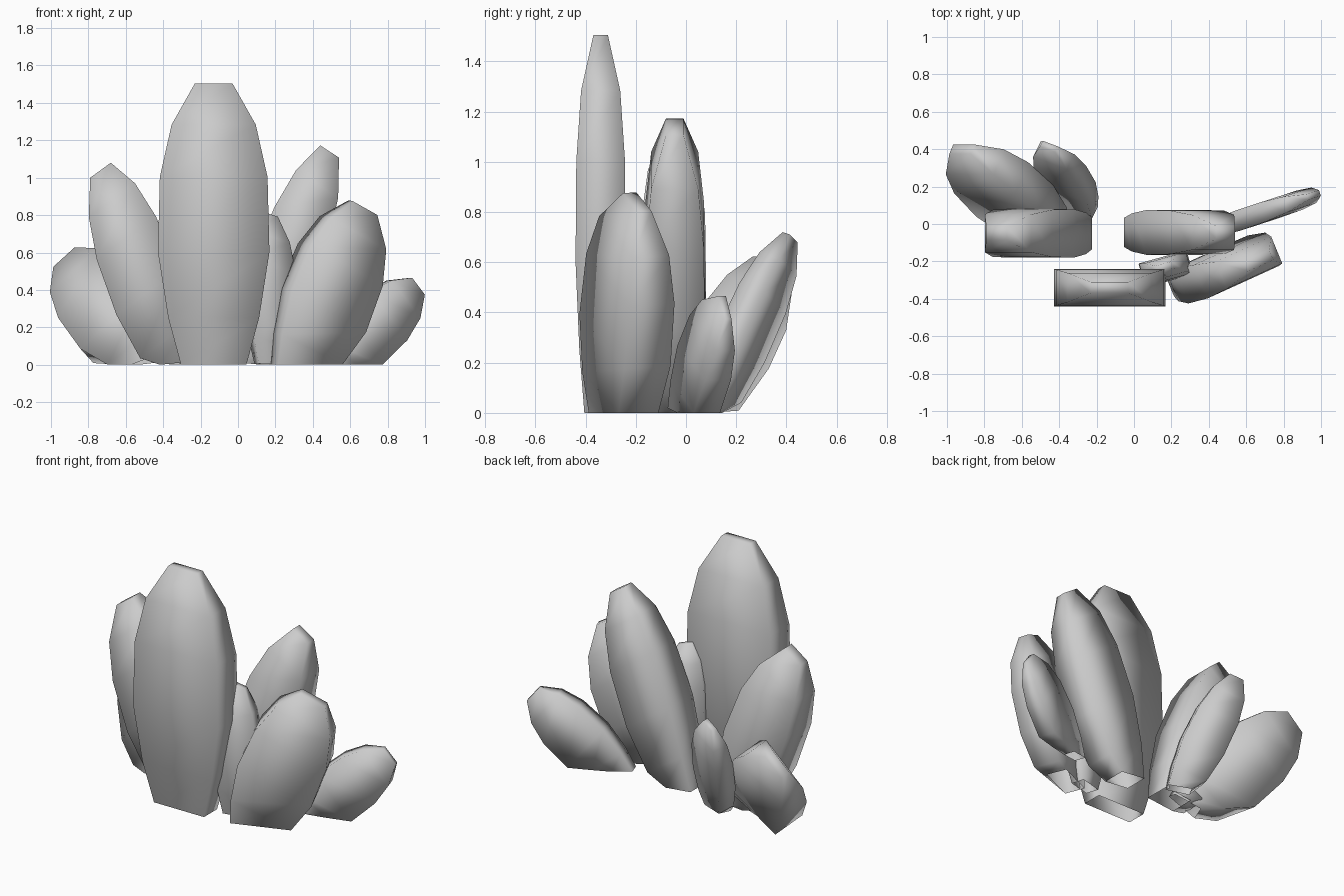
import bpy, bmesh
from mathutils import Vector

if "Cube" in bpy.data.objects:
    bpy.data.objects.remove(bpy.data.objects["Cube"])

# Shared crystal profile: position along axis, width (in tip half-widths), depth
RINGS = [(0, 1.75, .65), (.167, 2.43, .85), (.4, 2.98, 1.0),
         (.667, 2.88, .97), (.853, 2.25, .78), (1, 1.0, .29)]


def crystal(name, base, tip, across, depth):
    """Four-sided tapered crystal; across = half of the tip edge, base flattened on the ground."""
    base, tip, across = Vector(base), Vector(tip), Vector(across)
    axis = tip - base
    thick = axis.cross(across).normalized() * depth
    bm = bmesh.new()
    loops = []
    for t, w, d in RINGS:
        c = base + axis * t
        loop = []
        for su, sv in ((-1, -1), (1, -1), (1, 1), (-1, 1)):
            p = c + across * w * su + thick * d * sv
            p.z = max(p.z, 0)
            loop.append(bm.verts.new(p))
        loops.append(loop)
    for a, b in zip(loops, loops[1:]):
        for i in range(4):
            j = (i + 1) % 4
            bm.faces.new((a[i], a[j], b[j], b[i]))
    bm.faces.new(loops[-1])
    bmesh.ops.recalc_face_normals(bm, faces=bm.faces)
    mesh = bpy.data.meshes.new(name)
    bm.to_mesh(mesh)
    bm.free()
    mesh.shade_smooth()
    bpy.context.collection.objects.link(bpy.data.objects.new(name, mesh))


# Tall upright centre crystal
crystal("main_crystal", (-.13, -.34, 0), (-.13, -.34, 1.505), (.1, 0, 0), .1)
# Two large leaning crystals behind it
crystal("left_tall_crystal", (-.32, -.05, -.05), (-.735, -.05, 1.04), (.055, 0, .04), .13)
crystal("right_tall_crystal", (.034, -.045, -.04), (.49, -.045, 1.14), (.05, 0, -.033), .12)
# Right-hand cluster
crystal("front_right_crystal", (.305, -.275, -.075), (.668, -.195, .84), (.066, .03, -.037), .1)
crystal("far_right_crystal", (.45, -.02, -.06), (.96, .155, .42), (.034, .011, -.045), .055)
crystal("small_inner_crystal", (.175, -.25, -.02), (.165, -.23, .805), (.043, .012, -.014), .065)
# Left-hand back cluster
crystal("far_left_crystal", (-.45, -.06, -.04), (-.92, .4, .565), (.057, 0, .052), .1)
crystal("back_small_crystal", (-.28, .085, -.03), (-.455, .415, .7), (.04, -.015, .015), .06)
